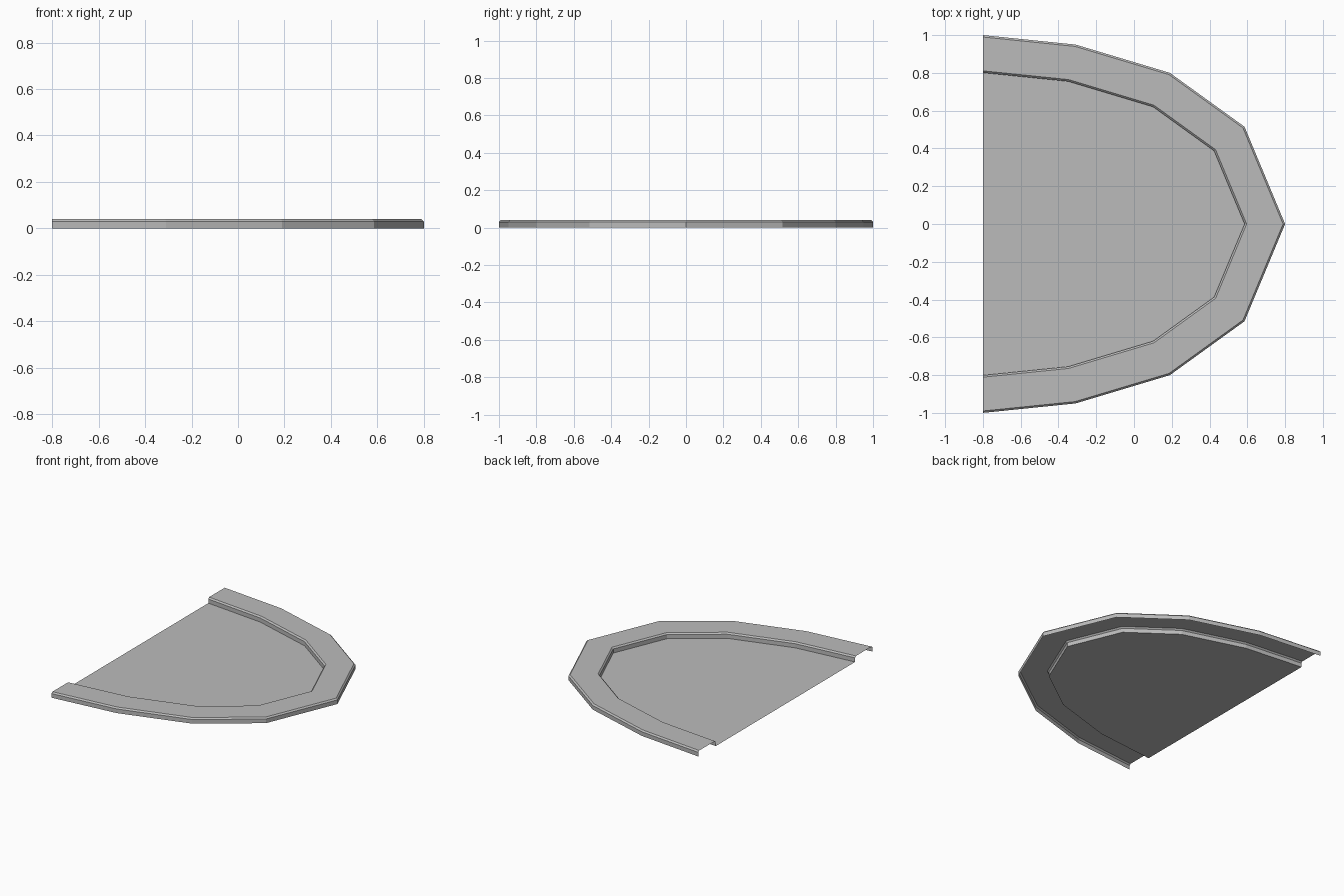
import bpy
import bmesh
from mathutils import Vector

cube = bpy.data.objects.get("Cube")
if cube:
    bpy.data.objects.remove(cube, do_unlink=True)

grey = bpy.data.materials.new("mid grey")
grey.use_nodes = True
colour = (0.5, 0.5, 0.5, 1)
grey.diffuse_color = colour
grey.node_tree.nodes["Principled BSDF"].inputs["Base Color"].default_value = colour

# Outer outline of one half, from the straight edge to the tip
BACK = -0.8
half = [(BACK, 1.0), (-0.31, 0.95), (0.19, 0.8), (0.585, 0.515), (0.8, 0)]
outline = [Vector(p) for p in half] + [Vector((x, -y)) for x, y in half[-2::-1]]

# Rim cross-section: inward distance and height
section = [(0, 0), (0, 0.03), (0.01, 0.04), (0.188, 0.04), (0.198, 0.03), (0.198, 0)]


def inset(points, distance):
    """Parallel inset with mitred corners; the ends stay on the straight edge."""
    mirror = lambda p: Vector((2 * BACK - p.x, p.y))
    ring = [mirror(points[1])] + points + [mirror(points[-2])]
    result = []
    for a, b, c in zip(ring, ring[1:], ring[2:]):
        d1, d2 = (b - a).normalized(), (c - b).normalized()
        n1, n2 = Vector((d1.y, -d1.x)), Vector((d2.y, -d2.x))
        result.append(b + (n1 + n2) * distance / (1 + n1.dot(n2)))
    return result


def make_object(name, bm):
    mesh = bpy.data.meshes.new(name)
    bm.to_mesh(mesh)
    bm.free()
    mesh.materials.append(grey)
    obj = bpy.data.objects.new(name, mesh)
    bpy.context.collection.objects.link(obj)
    return obj


# Raised rim: an open shell with chamfered top edges
bm = bmesh.new()
rows = [[bm.verts.new((p.x, p.y, z)) for p in inset(outline, d)] for d, z in section]
for low, high in zip(rows, rows[1:]):
    for i in range(len(outline) - 1):
        bm.faces.new((low[i + 1], low[i], high[i], high[i + 1]))
make_object("raised_rim", bm)

# Flat floor inside the rim
bm = bmesh.new()
depth, height = section[-1]
floor = [bm.verts.new((p.x, p.y, height)) for p in inset(outline, depth)]
bm.faces.new(reversed(floor))
make_object("floor_panel", bm)
